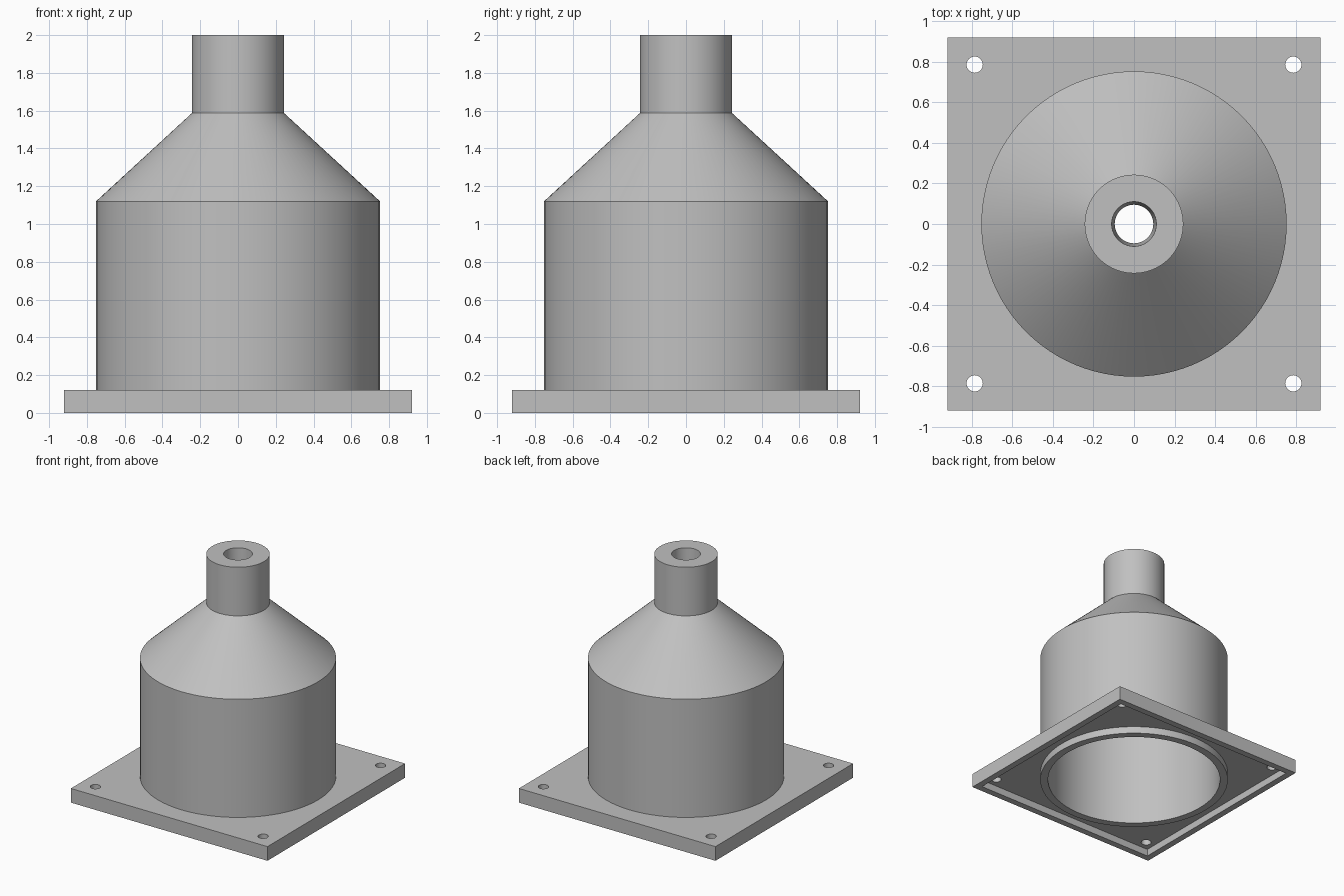
import bpy
import bmesh
import math

if "Cube" in bpy.data.objects:
    bpy.data.objects.remove(bpy.data.objects["Cube"], do_unlink=True)

# Single grey material
grey = bpy.data.materials.new("plain_grey")
grey.use_nodes = True
colour = (0.53, 0.53, 0.53, 1)
grey.diffuse_color = colour
grey.node_tree.nodes["Principled BSDF"].inputs["Base Color"].default_value = colour

SIDES = 96
PLATE, THICK, RIM, RECESS = 1.84, 0.12, 0.055, 0.06
BODY_R, INNER_R, HOLE_AT = 0.752, 0.69, 0.785


def select_only(obj):
    bpy.ops.object.select_all(action='DESELECT')
    obj.select_set(True)
    bpy.context.view_layer.objects.active = obj


def finish(obj):
    obj.data.materials.clear()
    obj.data.materials.append(grey)
    select_only(obj)
    bpy.ops.object.shade_smooth_by_angle(angle=math.radians(25))


def box(name, width, bottom, top):
    bpy.ops.mesh.primitive_cube_add(size=1, location=(0, 0, (bottom + top) / 2))
    obj = bpy.context.object
    obj.name = name
    obj.scale = (width, width, top - bottom)
    bpy.ops.object.transform_apply(location=True, scale=True)
    return obj


def cut(target, cutter):
    cutter.hide_render = True
    mod = target.modifiers.new("cut", 'BOOLEAN')
    mod.operation = 'DIFFERENCE'
    mod.solver = 'EXACT'
    mod.object = cutter
    select_only(target)
    bpy.ops.object.modifier_apply(modifier=mod.name)
    bpy.data.objects.remove(cutter, do_unlink=True)


def cut_hole(target, x, y, radius, sides):
    bpy.ops.mesh.primitive_cylinder_add(vertices=sides, radius=radius, depth=1, location=(x, y, 0))
    cut(target, bpy.context.object)


def lathe(name, profile):
    """Spin a closed radius/height profile around z."""
    bm = bmesh.new()
    rings = []
    for i in range(SIDES):
        a = 2 * math.pi * i / SIDES
        rings.append([bm.verts.new((r * math.cos(a), r * math.sin(a), z)) for r, z in profile])
    n = len(profile)
    for i, ring in enumerate(rings):
        nxt = rings[(i + 1) % SIDES]
        for j in range(n):
            k = (j + 1) % n
            bm.faces.new((ring[j], nxt[j], nxt[k], ring[k]))
    bmesh.ops.recalc_face_normals(bm, faces=bm.faces)
    mesh = bpy.data.meshes.new(name)
    bm.to_mesh(mesh)
    bm.free()
    obj = bpy.data.objects.new(name, mesh)
    bpy.context.collection.objects.link(obj)
    return obj


# Square base flange: recessed underside, body opening, corner bolt holes
flange = box("base_flange", PLATE, 0, THICK)
cut(flange, box("recess_cutter", PLATE - 2 * RIM, -0.1, RECESS))
cut_hole(flange, 0, 0, (BODY_R + INNER_R) / 2, SIDES)
for sx in (-1, 1):
    for sy in (-1, 1):
        cut_hole(flange, sx * HOLE_AT, sy * HOLE_AT, 0.04, 32)
finish(flange)

# Hollow body: cylinder, conical shoulder and neck with a tapered bore
body = lathe("hollow_body", [
    (BODY_R, 0), (BODY_R, 1.12), (0.243, 1.588), (0.243, 2),
    (0.11, 2), (0.095, 1.588), (INNER_R, 1.1), (INNER_R, 0),
])
finish(body)
